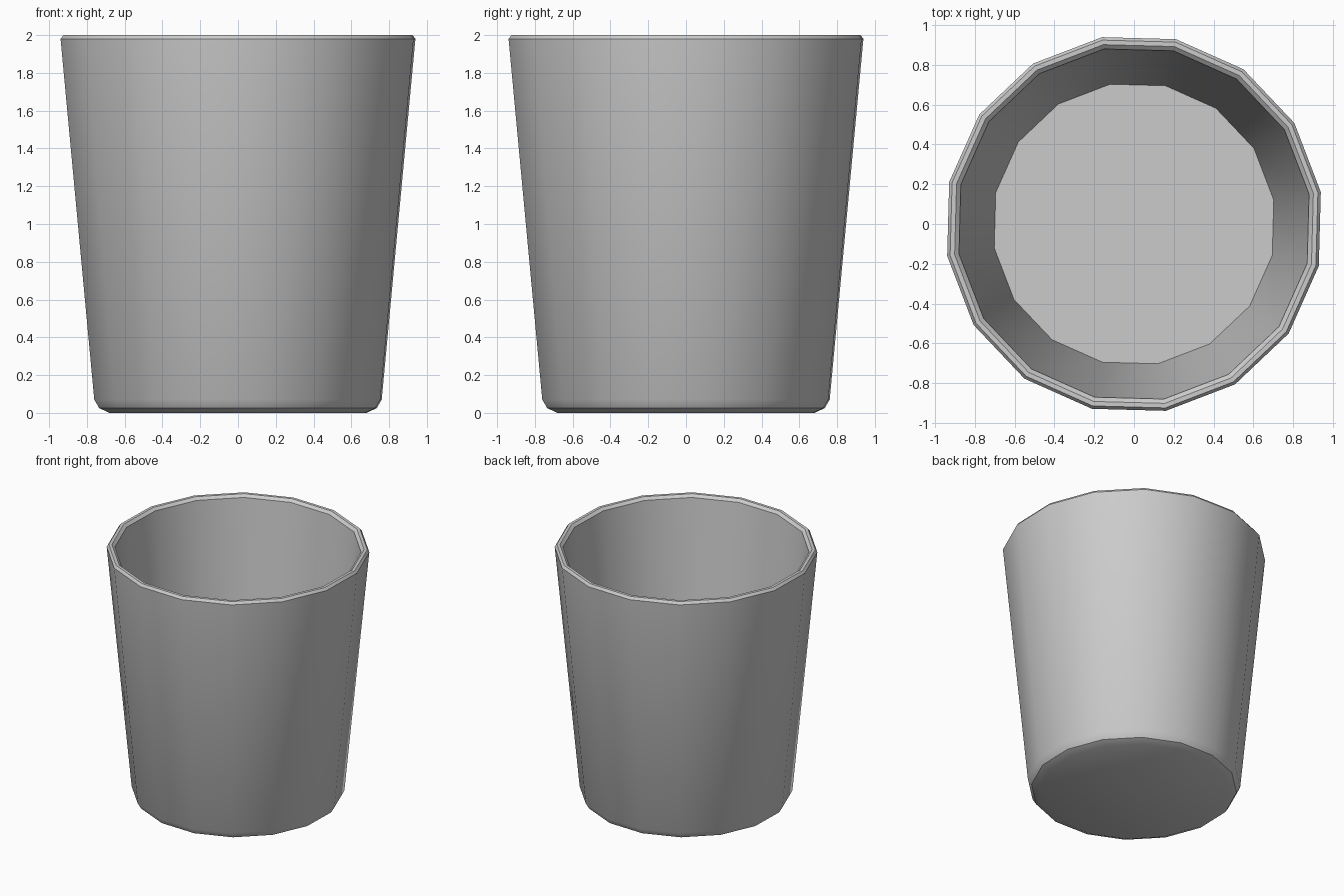
import bpy, bmesh, math

if "Cube" in bpy.data.objects:
    bpy.data.objects.remove(bpy.data.objects["Cube"])

SIDES = 16
TURN = math.radians(9.7)

# Radius and height of each ring, from the underside out, over the rim, to the inner floor
PROFILE = [(0.69, 0.0), (0.745, 0.025), (0.772, 0.07), (0.953, 1.98), (0.938, 2.0),
           (0.915, 2.0), (0.893, 1.98), (0.713, 0.07)]

bm = bmesh.new()
rings = []
for r, z in PROFILE:
    rings.append([bm.verts.new((r * math.cos(TURN + i * math.tau / SIDES),
                                r * math.sin(TURN + i * math.tau / SIDES), z))
                  for i in range(SIDES)])

# Walls and rim
for a, b in zip(rings, rings[1:]):
    for i in range(SIDES):
        j = (i + 1) % SIDES
        bm.faces.new((a[i], a[j], b[j], b[i]))

# Underside and inner floor
bm.faces.new(rings[0][::-1])
bm.faces.new(rings[-1])

mesh = bpy.data.meshes.new("cup")
bm.to_mesh(mesh)
bm.free()

cup = bpy.data.objects.new("cup", mesh)
bpy.context.collection.objects.link(cup)

grey = bpy.data.materials.new("light grey")
grey.diffuse_color = (0.6, 0.6, 0.6, 1)
grey.use_nodes = True
grey.node_tree.nodes["Principled BSDF"].inputs["Base Color"].default_value = grey.diffuse_color
mesh.materials.append(grey)

# Smooth walls, crisp rim and base edges
bpy.context.view_layer.objects.active = cup
cup.select_set(True)
bpy.ops.object.shade_smooth_by_angle(angle=math.radians(30))
